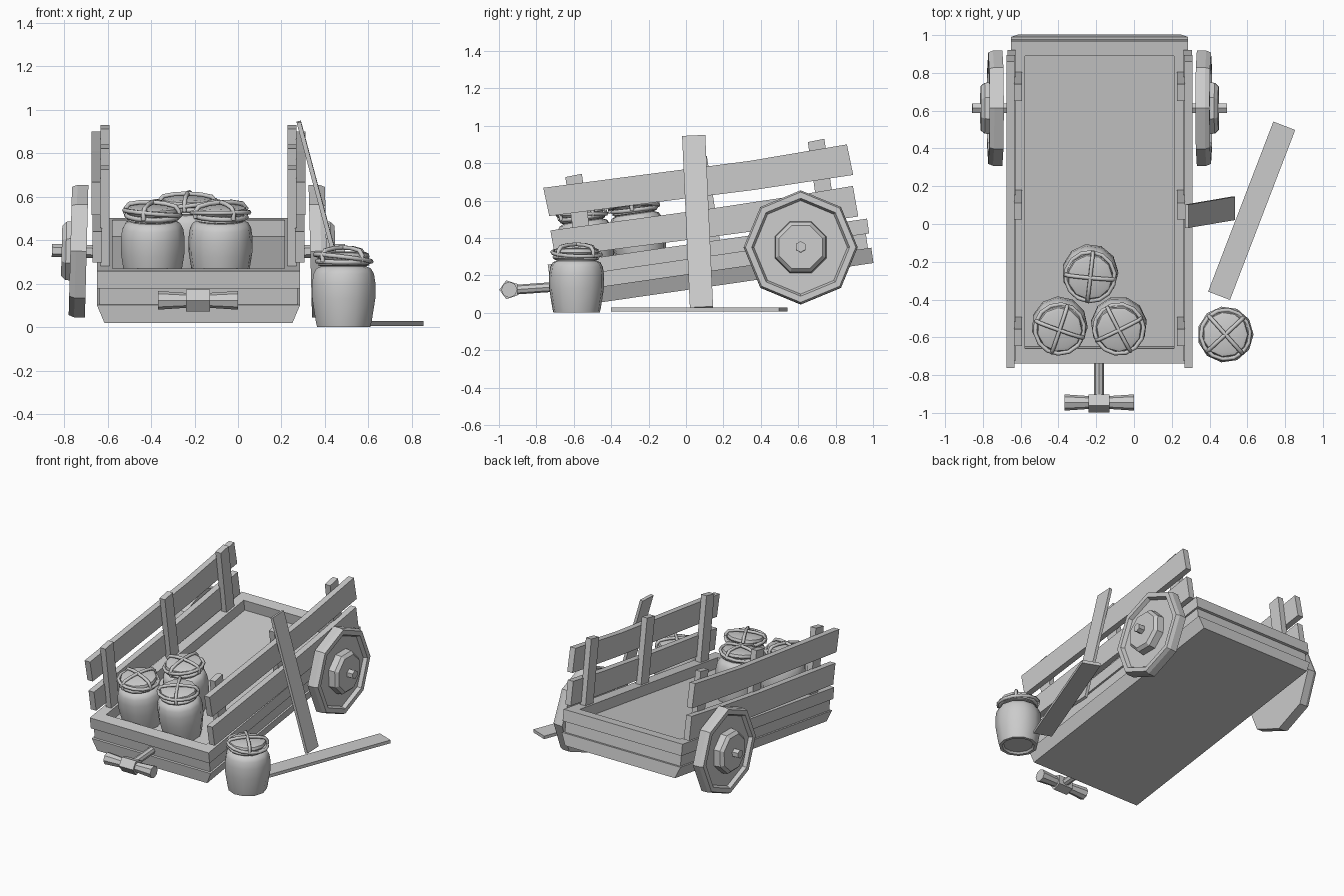
import bpy, bmesh, math
from mathutils import Matrix, Vector

if "Cube" in bpy.data.objects:
    bpy.data.objects.remove(bpy.data.objects["Cube"])

CX = -0.182                                    # cart centre line
TILT = Matrix.Rotation(math.radians(8.2), 4, 'X')
FRAME = TILT @ Matrix.Translation((CX, 0, 0))  # cart space: x across, y along, z up
T, R = Matrix.Translation, Matrix.Rotation


def finish(name, bm, mat=Matrix(), smooth=False):
    bmesh.ops.recalc_face_normals(bm, faces=bm.faces)
    me = bpy.data.meshes.new(name)
    bm.to_mesh(me)
    bm.free()
    ob = bpy.data.objects.new(name, me)
    bpy.context.collection.objects.link(ob)
    me.transform(mat)
    if smooth:
        bpy.context.view_layer.objects.active = ob
        ob.select_set(True)
        bpy.ops.object.shade_smooth_by_angle(angle=math.radians(45))
        ob.select_set(False)
    return ob


def prism(name, profile, x0, x1, mat):
    """Side outline (y, z) extruded across x."""
    bm = bmesh.new()
    f = bm.faces.new([bm.verts.new((x0, y, z)) for y, z in profile])
    ext = bmesh.ops.extrude_face_region(bm, geom=[f])['geom']
    bmesh.ops.translate(bm, vec=(x1 - x0, 0, 0),
                        verts=[g for g in ext if isinstance(g, bmesh.types.BMVert)])
    return finish(name, bm, mat)


def box(name, lo, hi, mat, taper=0.0):
    bm = bmesh.new()
    bmesh.ops.create_cube(bm, size=1)
    for v in bm.verts:
        low = v.co.z < 0
        v.co = [lo[i] if v.co[i] < 0 else hi[i] for i in range(3)]
        if low:
            v.co.x -= math.copysign(taper, v.co.x)
    return finish(name, bm, mat)


def lathe(name, profile, n, mat=Matrix(), phase=0.0, smooth=False):
    """Revolve (radius, height) points around z; zero radius closes an end."""
    bm = bmesh.new()
    rings = []
    for r, z in profile:
        k = 1 if r == 0 else n
        rings.append([bm.verts.new((r * math.cos(phase + math.tau * i / n),
                                    r * math.sin(phase + math.tau * i / n), z)) for i in range(k)])
    for a, b in zip(rings, rings[1:]):
        for i in range(n):
            vs = [a[i % len(a)], a[(i + 1) % len(a)], b[(i + 1) % len(b)], b[i % len(b)]]
            bm.faces.new(list(dict.fromkeys(vs)))
    bmesh.ops.dissolve_limit(bm, angle_limit=0.01, verts=bm.verts, edges=bm.edges) if not smooth else None
    return finish(name, bm, mat, smooth)


def rope(name, pts, mat, radius, cyclic=False):
    cu = bpy.data.curves.new(name, 'CURVE')
    cu.dimensions = '3D'
    cu.bevel_depth, cu.bevel_resolution = radius, 1
    sp = cu.splines.new('POLY')
    sp.points.add(len(pts) - 1)
    for p, q in zip(sp.points, pts):
        p.co = (*(mat @ Vector(q)), 1)
    sp.use_cyclic_u = cyclic
    sp.use_smooth = True
    ob = bpy.data.objects.new(name, cu)
    bpy.context.collection.objects.link(ob)
    ob.select_set(True)
    bpy.context.view_layer.objects.active = ob
    bpy.ops.object.convert(target='MESH')
    bpy.ops.object.select_all(action='DESELECT')


# cart bed: tapered base, floor slab, raised rim
box("bed_base", (-0.468, -0.695, 0.12), (0.468, 1.03, 0.203), FRAME, taper=0.035)
box("bed_floor", (-0.455, -0.68, 0.203), (0.455, 1.012, 0.285), FRAME)
for s, n in ((-1, "left"), (1, "right")):
    x0, x1 = sorted((s * 0.395, s * 0.468))
    box(f"rim_{n}", (x0, -0.695, 0.28), (x1, 1.03, 0.36), FRAME)
for y, n in ((-0.695, "front"), (0.95, "back")):
    box(f"rim_{n}", (-0.395, y, 0.28), (0.395, y + 0.08, 0.36), FRAME)

# side walls: two slightly bent planks on three inner posts
upper = [(-0.65, 0.616), (0.1, 0.605), (0.45, 0.598), (0.99, 0.602),
         (0.98, 0.768), (0.45, 0.755), (0.1, 0.76), (-0.66, 0.77)]
lower = [(-0.65, 0.395), (0.2, 0.382), (0.6, 0.378), (0.985, 0.378),
         (0.98, 0.544), (0.6, 0.535), (0.2, 0.532), (-0.655, 0.539)]
for s, n in ((-1, "left"), (1, "right")):
    prism(f"upper_plank_{n}", upper, s * 0.45, s * 0.492, FRAME)
    prism(f"lower_plank_{n}", lower, s * 0.445, s * 0.488, FRAME)
    for i, (y, lean) in enumerate(((-0.49, 0.0), (0.19, -0.005), (0.82, 0.0))):
        post = [(y - 0.045, 0.3), (y + 0.045, 0.3),
                (y + lean + 0.045, 0.815), (y + lean - 0.045, 0.81)]
        prism(f"post_{n}_{i + 1}", post, s * 0.41, s * 0.452, FRAME)

# wheels: octagonal rim with recessed face, stepped hub and axle end
for s, n in ((-1, "left"), (1, "right")):
    m = T((CX, 0.613, 0.335)) @ R(s * math.radians(-1.5), 4, 'Y') @ R(s * math.pi / 2, 4, 'Y')
    lathe(f"wheel_{n}", [(0, 0.515), (0.305, 0.515), (0.305, 0.565), (0.295, 0.59),
                         (0.262, 0.59), (0.25, 0.565), (0, 0.565)], 8, m)
    lathe(f"hub_{n}", [(0, 0.56), (0.15, 0.56), (0.145, 0.61), (0.125, 0.63), (0, 0.63)],
          8, m, math.pi / 8)
    lathe(f"axle_{n}", [(0, 0.44), (0.03, 0.44), (0.03, 0.675), (0, 0.675)], 6, m)

# pull handle: shaft, knuckle and flared crossbar
handle = T((-0.185, -0.945, 0.123)) @ R(math.pi / 2, 4, 'Y')
lathe("handle_crossbar", [(0, -0.184), (0.043, -0.184), (0.034, -0.05), (0.034, 0.05),
                          (0.043, 0.184), (0, 0.184)], 8, handle)
lathe("handle_knuckle", [(0, -0.055), (0.053, -0.055), (0.053, 0.055), (0, 0.055)],
      5, handle, -math.pi / 2)
lathe("handle_shaft", [(0, 0), (0.026, 0), (0.026, 0.28), (0, 0.28)], 8,
      T((-0.185, -0.92, 0.123)) @ R(math.radians(-86), 4, 'X'))

# jars: smooth body, cloth cover, tie ropes
body = [(0, 0.012), (0.095, 0.012), (0.105, 0), (0.125, 0), (0.132, 0.03), (0.148, 0.13),
        (0.149, 0.2), (0.142, 0.245), (0.128, 0.27), (0.108, 0.278), (0.105, 0.3), (0, 0.3)]
cover = [(0.105, 0.28), (0.122, 0.285), (0.11, 0.305), (0.122, 0.322),
         (0.117, 0.34), (0.1, 0.346), (0, 0.348)]


def ring(r, z, tilt, spin):
    m = R(spin, 4, 'Z') @ R(tilt, 4, 'X')
    return [m @ Vector((r * math.cos(a), r * math.sin(a), 0)) + Vector((0, 0, z))
            for a in (math.tau * i / 14 for i in range(14))]


def strap(spin):
    half = [(-0.128, 0.3), (-0.131, 0.33), (-0.112, 0.353), (-0.06, 0.363), (0, 0.366),
            (0.06, 0.363), (0.112, 0.353), (0.131, 0.33), (0.128, 0.3)]
    return [R(spin, 4, 'Z') @ Vector((x, 0, z)) for x, z in half]


jars = [FRAME @ T((-0.212, -0.475, 0.283)) @ R(0.5, 4, 'Z'),
        FRAME @ T((0.102, -0.475, 0.283)) @ R(1.3, 4, 'Z'),
        FRAME @ T((-0.05, -0.195, 0.283)) @ R(2.3, 4, 'Z'),
        T((0.484, -0.585, 0))]
for i, m in enumerate(jars, 1):
    lathe(f"jar_body_{i}", body, 11, m, smooth=True)
    lathe(f"jar_cover_{i}", cover, 11, m, smooth=True)
    rope(f"jar_neck_rope_{i}", ring(0.119, 0.302, 0.03, 0.4), m, 0.012, True)
    rope(f"jar_loose_rope_{i}", ring(0.131, 0.318, 0.13, 1.9), m, 0.011, True)
    for j, a in enumerate((0.75, 2.3)):
        rope(f"jar_strap_{i}_{j + 1}", strap(a), m, 0.011)

# fallen planks: one leaning on the cart side, one flat on the ground
lean = math.atan2(-0.245, 0.92)
box("leaning_plank", (-0.01, -0.062, -0.475), (0.01, 0.062, 0.475),
    T((0.402, 0.062, 0.487)) @ R(math.radians(2.6), 4, 'X') @ R(lean, 4, 'Y'))
box("ground_plank", (-0.062, -0.482, 0.006), (0.062, 0.482, 0.028),
    T((0.623, 0.07, 0)) @ R(math.radians(-21), 4, 'Z'))
